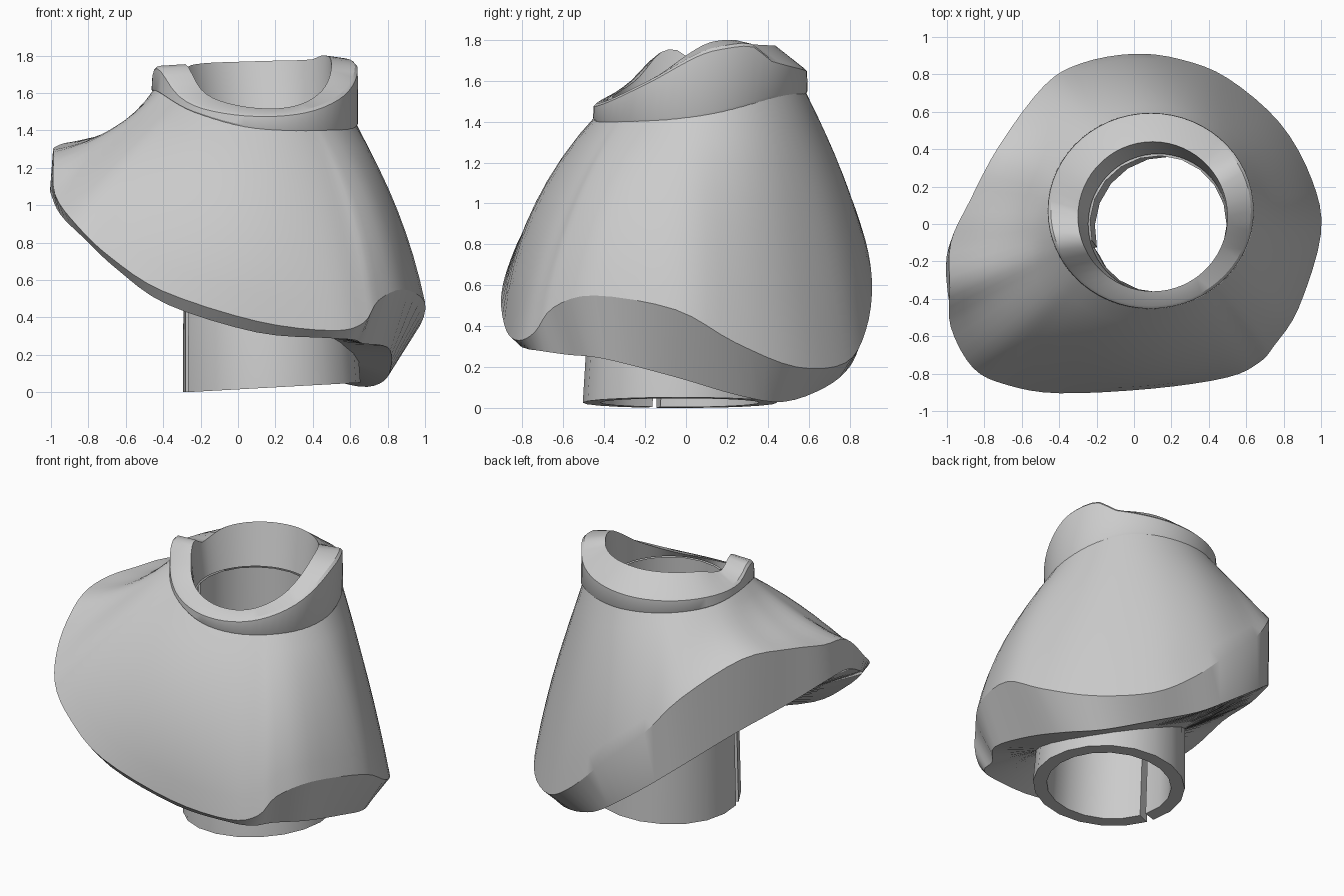
import bpy, bmesh, math
from mathutils import Vector

if "Cube" in bpy.data.objects:
    bpy.data.objects.remove(bpy.data.objects["Cube"])

grey = bpy.data.materials.new("plain_grey")
grey.use_nodes = True
grey.diffuse_color = (0.6, 0.6, 0.6, 1)
grey.node_tree.nodes["Principled BSDF"].inputs["Base Color"].default_value = (0.6, 0.6, 0.6, 1)

COLLAR = Vector((0.09, 0.07, 0))
THROAT = Vector((0.1, 0.04, 0))
HEAD = Vector((0.13, 0, 0))
FOOT = Vector((0.18, -0.03, 0))


def around(knots, angle):
    """Smooth periodic interpolation of (degrees, value) knots."""
    angle %= 360
    ring = ([(a - 360, v) for a, v in knots[-2:]] + knots + [(a + 360, v) for a, v in knots[:2]])
    for i in range(1, len(ring) - 2):
        (o, t), (a, u), (b, v), (c, w) = ring[i - 1:i + 3]
        if a <= angle <= b:
            s = (angle - a) / (b - a)
            m, n = (v - t) / (b - o) * (b - a), (w - u) / (c - a) * (b - a)
            ease = s * s * (3 - 2 * s)
            return u + (v - u) * ease + m * s * (1 - s) ** 2 - n * s * s * (1 - s)


def polar(centre, radius, degrees, z, squash=1.0):
    a = math.radians(degrees)
    return Vector((centre.x + radius * math.cos(a), centre.y + radius * squash * math.sin(a), z))


def closed_spline(points, steps):
    """Closed curve passing through all points."""
    out, n = [], len(points)
    for i in range(n):
        p, q, r, s = (Vector(points[(i + k) % n]) for k in (-1, 0, 1, 2))
        for k in range(steps):
            t = k / steps
            out.append(0.5 * (2 * q + (r - p) * t + (2 * p - 5 * q + 4 * r - s) * t * t
                              + (3 * q - p - 3 * r + s) * t ** 3))
    return out


def loft(name, sections, wrap_ring=True, wrap_section=False, angle=30):
    """Join equal sections into a surface; caps the ends of an open sweep."""
    bm = bmesh.new()
    rows = [[bm.verts.new(p) for p in section] for section in sections]
    n, m = len(rows), len(rows[0])
    for i in range(n if wrap_ring else n - 1):
        a, b = rows[i], rows[(i + 1) % n]
        for j in range(m if wrap_section else m - 1):
            k = (j + 1) % m
            bm.faces.new((a[j], b[j], b[k], a[k]))
    if not wrap_ring:
        bm.faces.new(rows[0])
        bm.faces.new(rows[-1])
    bmesh.ops.recalc_face_normals(bm, faces=bm.faces)
    mesh = bpy.data.meshes.new(name)
    bm.to_mesh(mesh)
    bm.free()
    obj = bpy.data.objects.new(name, mesh)
    bpy.context.collection.objects.link(obj)
    mesh.materials.append(grey)
    bpy.ops.object.select_all(action="DESELECT")
    obj.select_set(True)
    bpy.context.view_layer.objects.active = obj
    bpy.ops.object.shade_smooth_by_angle(angle=math.radians(angle))


# Upper and lower edges of the cut rim, counter-clockwise from +x
upper_rim = [(1, -.05, .48), (.95, .24, .32), (.78, .54, .2), (.5, .78, .22), (.25, .88, .38),
             (0, .91, .62), (-.28, .86, .88), (-.48, .74, 1.13), (-.72, .42, 1.34),
             (-.88, .12, 1.34), (-.98, -.1, 1.31), (-.985, -.34, 1.26), (-.98, -.55, 1.06),
             (-.86, -.77, .89), (-.68, -.86, .72), (-.4, -.905, .54), (.1, -.88, .38),
             (.5, -.82, .33), (.67, -.74, .37), (.75, -.65, .49), (.88, -.45, .55)]
lower_rim = [(.82, -.05, .15), (.78, .26, .06), (.65, .48, .03), (.4, .68, .1), (.15, .8, .2),
             (-.05, .85, .33), (-.28, .83, .5), (-.48, .73, .66), (-.7, .44, .84),
             (-.87, .12, .96), (-.99, -.12, 1.06), (-1, -.33, 1.06), (-.95, -.55, .95),
             (-.82, -.74, .82), (-.65, -.82, .66), (-.38, -.85, .47), (.1, -.82, .32),
             (.48, -.78, .29), (.62, -.72, .28), (.67, -.58, .26), (.8, -.4, .24)]
collar_base = [(0, 1.42), (50, 1.52), (90, 1.53), (150, 1.56), (195, 1.6), (235, 1.48),
               (270, 1.4), (320, 1.39)]
bulge = [(0, .08), (45, .03), (90, .08), (150, -.03), (190, -.14), (215, .04), (235, .14),
         (265, .19), (310, .14)]

# Flared body: curved skirt, cut rim band, underside running in to the tube
body_sections = []
for top, low in zip(closed_spline(upper_rim, 4), closed_spline(lower_rim, 4)):
    out = top - COLLAR
    deg = math.degrees(math.atan2(out.y, out.x))
    start = polar(COLLAR, .54, deg, around(collar_base, deg) + .02, .95)
    radial = Vector((out.x, out.y, 0)).normalized()
    fall = (top - start).normalized()
    normal = (radial * -fall.z + Vector((0, 0, 1)) * fall.dot(radial)).normalized()
    control = (start + top) / 2 + normal * around(bulge, deg)
    section = []
    for k in range(9):
        t = k / 8
        section.append(start * (1 - t) ** 2 + control * 2 * t * (1 - t) + top * t * t)
    inner = polar(FOOT, .45, deg, 0)
    inner.z = .42 - .42 * inner.x - .25 * inner.y
    section += [low, inner]
    body_sections.append(section)
loft("flared_body", body_sections)

# Collar: low sloped front, raised back with a bevelled outer edge, two end posts
outer_top = [(0, 1.74), (12, 1.77), (30, 1.78), (42, 1.71), (90, 1.66), (150, 1.66), (180, 1.68),
             (192, 1.74), (204, 1.73), (222, 1.6), (240, 1.53), (270, 1.49), (300, 1.51), (330, 1.6)]
inner_top = [(0, 1.75), (12, 1.79), (30, 1.8), (42, 1.78), (90, 1.77), (150, 1.75), (180, 1.7),
             (192, 1.75), (204, 1.74), (222, 1.62), (240, 1.56), (270, 1.52), (300, 1.53), (330, 1.61)]
collar_sections = []
for i in range(60):
    deg = i * 6
    base, lip = around(collar_base, deg), around(outer_top, deg)
    collar_sections.append([
        polar(COLLAR, .53, deg, base - .02, .95),
        polar(COLLAR, .552, deg, base + .02, .95),
        polar(COLLAR, .55, deg, lip - .015, .95),
        polar(COLLAR, .535, deg, lip, .95),
        polar(THROAT, .4, deg, around(inner_top, deg)),
        polar(HEAD, .375, deg, 1.49)])
loft("collar", collar_sections)

# Inner tube with a narrow slot on one side and a slanted foot
tube_sections = []
for i in range(21):
    deg = 200 + i * 354 / 20
    section = [polar(FOOT, .39, deg, 0), polar(FOOT, .475, deg, 0)]
    for p in section:
        p.z = max(0, .055 * (p.x + .28))
    section += [polar(HEAD, .42, deg, 1.4), polar(HEAD, .365, deg, 1.49)]
    tube_sections.append(section)
loft("inner_tube", tube_sections, wrap_ring=False, wrap_section=True)
